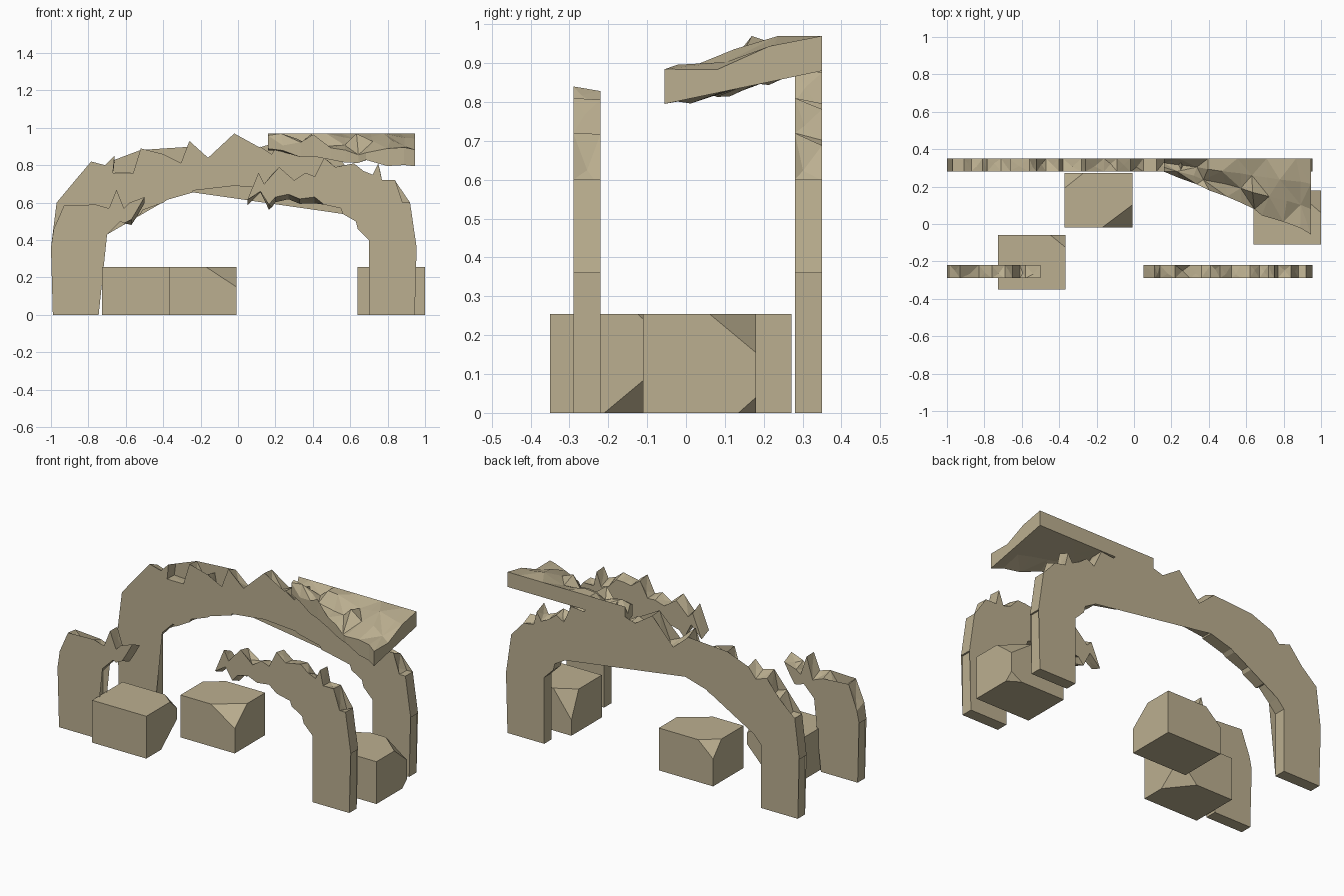
import bpy, bmesh, random
from math import radians

if "Cube" in bpy.data.objects:
    bpy.data.objects.remove(bpy.data.objects["Cube"])

random.seed(4)


def make(name, bm):
    bmesh.ops.recalc_face_normals(bm, faces=bm.faces)
    me = bpy.data.meshes.new(name)
    bm.to_mesh(me)
    bm.free()
    mat = bpy.data.materials.get("sandstone") or bpy.data.materials.new("sandstone")
    mat.diffuse_color = (0.50, 0.43, 0.28, 1)
    mat.use_nodes = True
    mat.node_tree.nodes["Principled BSDF"].inputs["Base Color"].default_value = mat.diffuse_color
    me.materials.append(mat)
    ob = bpy.data.objects.new(name, me)
    bpy.context.collection.objects.link(ob)
    return ob


def arch(name, clean, broken, y0, y1):
    """Flat arch wall: clean edge stays square, broken edge is shattered across its depth."""
    bm = bmesh.new()
    outline = clean + broken
    n, c = len(outline), len(clean)
    front = [bm.verts.new((x, y0, z)) for x, z in outline]
    back = []
    for i, (x, z) in enumerate(outline):
        jit = random.uniform(-0.035, 0.0) if i >= c else 0
        back.append(bm.verts.new((x, y1, z + jit)))
    bm.faces.new(front)
    bm.faces.new(back[::-1])
    for i in range(n):
        j = (i + 1) % n
        quad = [front[i], front[j], back[j], back[i]]
        if i >= c and j >= c:
            # rubble facet: a low point between the four corners
            m = bm.verts.new((sum(v.co.x for v in quad) / 4,
                              y0 + (y1 - y0) * random.uniform(0.3, 0.7),
                              sum(v.co.z for v in quad) / 4 + random.uniform(-0.03, 0.01)))
            for k in range(4):
                bm.faces.new((quad[k], quad[(k + 1) % 4], m))
        else:
            bm.faces.new(quad)
    bmesh.ops.triangulate(bm, faces=[f for f in bm.faces if len(f.verts) > 4],
                          ngon_method='EAR_CLIP')
    return make(name, bm)


# stepped outlines shared by both arches, (x, z)
left_inner = [(-0.51, 0.56), (-0.52, 0.54), (-0.61, 0.49), (-0.63, 0.50),
              (-0.70, 0.43), (-0.745, 0.38), (-0.745, 0)]
left_outer = [(-0.99, 0), (-0.99, 0.36), (-1.0, 0.36), (-0.97, 0.60)]
right_outer = [(0.92, 0.60), (0.955, 0.36), (0.945, 0.36), (0.945, 0)]
right_inner = [(0.70, 0), (0.70, 0.40), (0.64, 0.46), (0.63, 0.50), (0.56, 0.54),
               (0.55, 0.57), (0.46, 0.59)]
crown = [(0.36, 0.61), (0.35, 0.63), (0.20, 0.665), (0.19, 0.675), (-0.02, 0.69),
         (-0.24, 0.665), (-0.24, 0.655), (-0.38, 0.615), (-0.40, 0.60)]
right_top = [(0.57, 0.80), (0.62, 0.81), (0.67, 0.77), (0.72, 0.75), (0.75, 0.81),
             (0.77, 0.72), (0.84, 0.72), (0.88, 0.60)]

# complete back arch
arch("back_arch",
     right_outer + right_inner + crown + left_inner + left_outer,
     [(-0.91, 0.60), (-0.87, 0.72), (-0.81, 0.70), (-0.785, 0.82), (-0.71, 0.80),
      (-0.66, 0.85), (-0.67, 0.76), (-0.56, 0.76), (-0.52, 0.89), (-0.47, 0.83),
      (-0.40, 0.86), (-0.38, 0.77), (-0.28, 0.80), (-0.26, 0.93), (-0.16, 0.84),
      (-0.09, 0.81), (-0.02, 0.97), (0.05, 0.87), (0.12, 0.90), (0.18, 0.86),
      (0.25, 0.96), (0.33, 0.86), (0.40, 0.91), (0.47, 0.84), (0.52, 0.88)] + right_top,
     0.28, 0.35)

# front arch, left stump
arch("front_arch_left", left_inner[2:] + left_outer[:3],
     [(-0.985, 0.46), (-0.93, 0.585), (-0.83, 0.50), (-0.76, 0.59), (-0.69, 0.57),
      (-0.65, 0.67), (-0.61, 0.57), (-0.58, 0.60), (-0.50, 0.63), (-0.54, 0.56),
      (-0.57, 0.51)],
     -0.29, -0.22)

# front arch, right fragment
arch("front_arch_right", right_outer + right_inner,
     [(0.41, 0.63), (0.33, 0.62), (0.27, 0.645), (0.20, 0.63), (0.165, 0.59),
      (0.12, 0.66), (0.05, 0.615), (0.11, 0.76), (0.14, 0.70), (0.22, 0.79),
      (0.30, 0.72), (0.36, 0.76), (0.41, 0.74), (0.46, 0.84), (0.52, 0.79)] + right_top,
     -0.29, -0.22)

# broken vault wedge resting on the back arch
bm = bmesh.new()
cols, rows = 11, 4
top, bot = [], []
for i in range(cols):
    t = i / (cols - 1)
    x = 0.16 + 0.785 * t
    tc, bc = [], []
    for j in range(rows):
        s = j / (rows - 1)
        y = 0.35 + (0.28 - 0.335 * t - 0.35) * s
        inner = 0 < j
        jx = random.uniform(-0.03, 0.03) if inner and 0 < i < cols - 1 else 0
        up = random.uniform(-0.055, 0.035) if inner else 0
        dn = random.uniform(-0.03, 0.015) if j == rows - 1 and i < cols - 1 else 0
        zt = min(0.97, 0.97 - 0.10 * t * s * s + up)
        zb = 0.88 - 0.085 * t * s + dn
        tc.append(bm.verts.new((x + jx, y, max(zt, zb + 0.02))))
        bc.append(bm.verts.new((x + jx, y, zb)))
    top.append(tc)
    bot.append(bc)
for i in range(cols - 1):
    for j in range(rows - 1):
        for g in (top, bot):
            a, b, c, d = g[i][j], g[i + 1][j], g[i + 1][j + 1], g[i][j + 1]
            for tri in (((a, b, c), (a, c, d)) if (i + j) % 2 else ((a, b, d), (b, c, d))):
                bm.faces.new(tri)
    for j in (0, rows - 1):
        bm.faces.new((top[i][j], top[i + 1][j], bot[i + 1][j], bot[i][j]))
for i in (0, cols - 1):
    for j in range(rows - 1):
        bm.faces.new((top[i][j], top[i][j + 1], bot[i][j + 1], bot[i][j]))
make("vault_fragment", bm)


def block(name, cx, cy, cuts):
    """Fallen stone: box hull whose listed corners are chipped by (dx, dy, dz)."""
    bm = bmesh.new()
    for sx in (-1, 1):
        for sy in (-1, 1):
            for sz in (-1, 1):
                p = (cx + sx * 0.181, cy + sy * 0.145, 0.1275 + sz * 0.1275)
                chip = cuts.get((sx, sy, sz))
                if not chip:
                    bm.verts.new(p)
                    continue
                for k, s in enumerate((sx, sy, sz)):
                    q = list(p)
                    q[k] -= s * chip[k]
                    bm.verts.new(q)
    bmesh.ops.convex_hull(bm, input=bm.verts)
    bmesh.ops.dissolve_limit(bm, angle_limit=radians(1), verts=bm.verts, edges=bm.edges)
    make(name, bm)


# fallen stones
block("fallen_block_left", -0.547, -0.205,
      {(1, 1, -1): (0.12, 0.15, 0.125), (1, 1, 1): (0.08, 0.065, 0.06)})
block("fallen_block_middle", -0.19, 0.127,
      {(1, -1, 1): (0.16, 0.12, 0.105), (-1, 1, 1): (0.10, 0.08, 0.09)})
block("fallen_block_right", 0.819, 0.035,
      {(1, 1, 1): (0.14, 0.12, 0.10), (-1, 1, 1): (0.12, 0.07, 0.16),
       (1, 1, -1): (0.07, 0.045, 0.04)})
